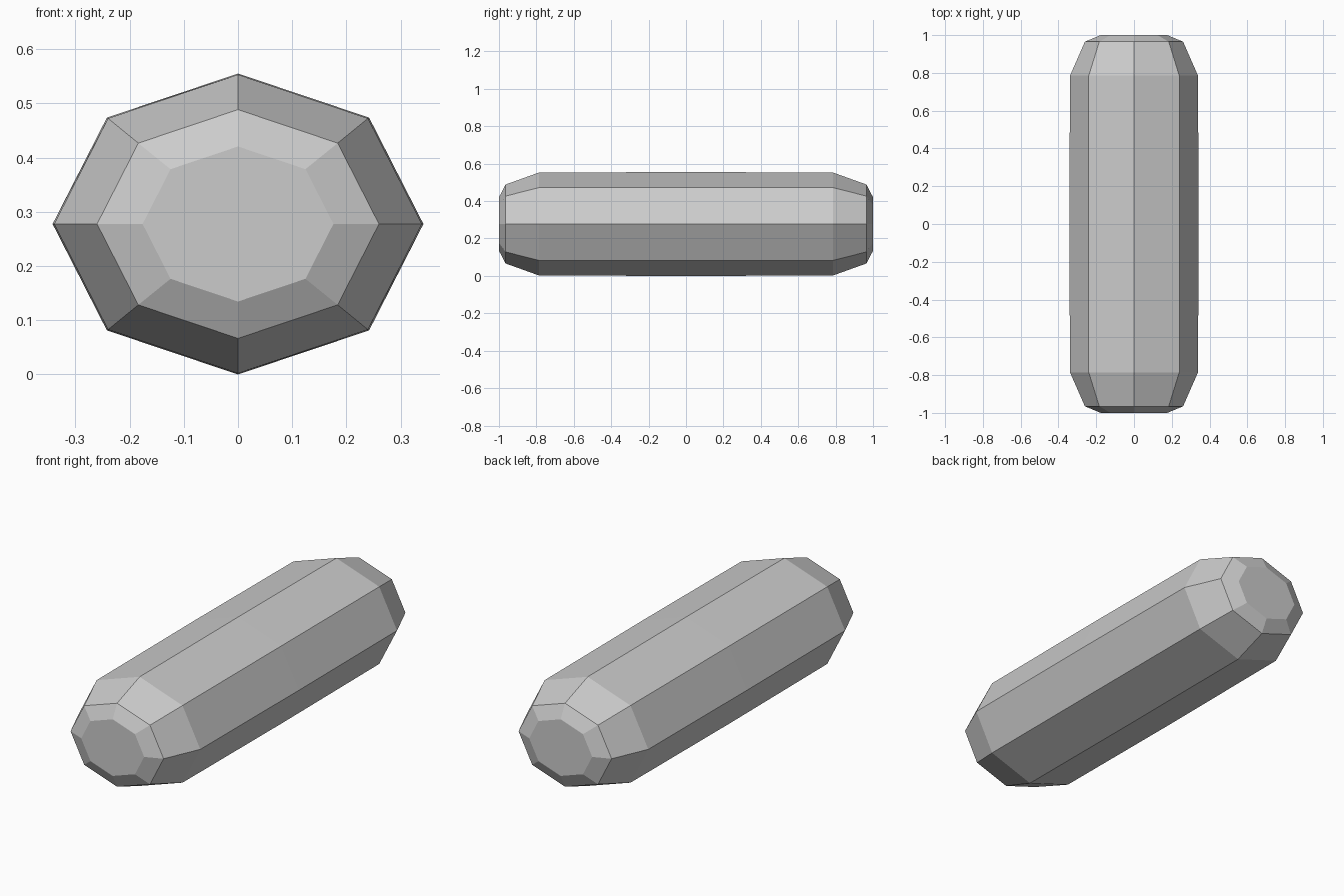
import bpy, bmesh
from math import cos, sin, pi

if "Cube" in bpy.data.objects:
    bpy.data.objects.remove(bpy.data.objects["Cube"])

SIDES = 8
CENTRE_Z = 0.2775

# half profile: (y, half width, half height), from end cap to middle seam
half = [(-1.0, 0.176, 0.143), (-0.965, 0.26, 0.211),
        (-0.785, 0.339, 0.2755), (0.0, 0.342, 0.2775)]
profile = half + [(-y, w, h) for y, w, h in reversed(half[:-1])]

# faceted capsule body: octagonal rings bridged along y
bm = bmesh.new()
rings = []
for y, w, h in profile:
    rings.append([bm.verts.new((w * cos(2 * pi * i / SIDES), y,
                                CENTRE_Z + h * sin(2 * pi * i / SIDES)))
                  for i in range(SIDES)])
for a, b in zip(rings, rings[1:]):
    for i in range(SIDES):
        j = (i + 1) % SIDES
        bm.faces.new((a[i], a[j], b[j], b[i]))

# flat end caps
bm.faces.new(rings[0])
bm.faces.new(rings[-1])
bmesh.ops.recalc_face_normals(bm, faces=bm.faces)

mesh = bpy.data.meshes.new("capsule_body")
bm.to_mesh(mesh)
bm.free()
bpy.context.collection.objects.link(bpy.data.objects.new("capsule_body", mesh))
